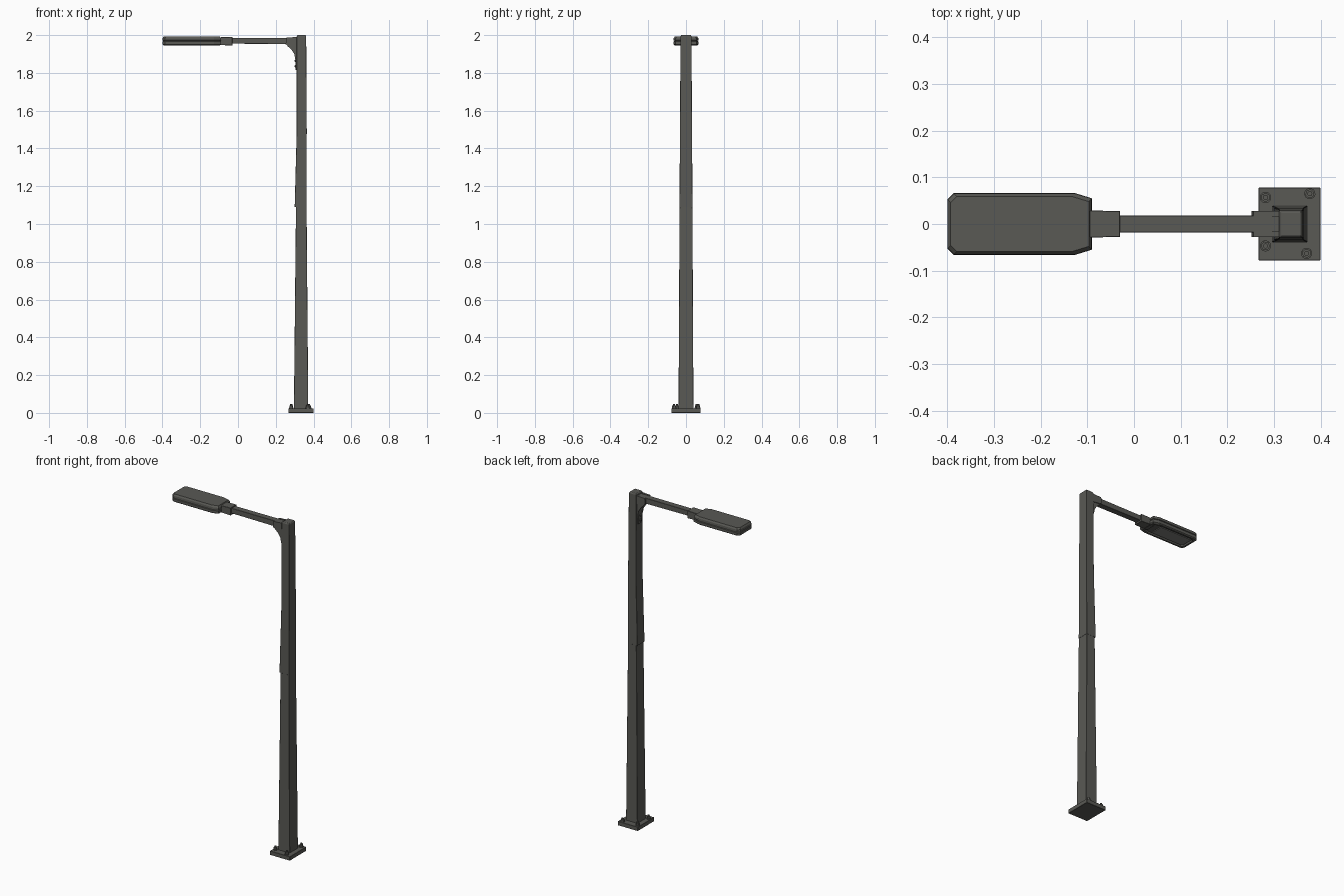
import bpy, bmesh
from math import pi
from mathutils import Matrix

if "Cube" in bpy.data.objects:
    bpy.data.objects.remove(bpy.data.objects["Cube"])


def make_material(name, colour):
    mat = bpy.data.materials.new(name)
    mat.use_nodes = True
    mat.diffuse_color = colour
    mat.node_tree.nodes["Principled BSDF"].inputs["Base Color"].default_value = colour
    return mat


STEEL = make_material("dark grey steel", (0.1, 0.1, 0.09, 1))
GLASS = make_material("grey lens glass", (0.2, 0.2, 0.19, 1))


def finish(name, bm, bevel=0, mat=STEEL):
    bmesh.ops.recalc_face_normals(bm, faces=bm.faces)
    mesh = bpy.data.meshes.new(name)
    bm.to_mesh(mesh)
    bm.free()
    mesh.materials.append(mat)
    obj = bpy.data.objects.new(name, mesh)
    bpy.context.collection.objects.link(obj)
    if bevel:
        mod = obj.modifiers.new("edge_bevel", "BEVEL")
        mod.width = bevel
        mod.segments = 1
    return obj


def loft(name, rings, bevel=0, mat=STEEL):
    """Join matching rings of points and cap both ends."""
    bm = bmesh.new()
    loops = [[bm.verts.new(p) for p in ring] for ring in rings]
    n = len(loops[0])
    for a, b in zip(loops, loops[1:]):
        for i in range(n):
            j = (i + 1) % n
            bm.faces.new((a[i], a[j], b[j], b[i]))
    bm.faces.new(loops[0])
    bm.faces.new(loops[-1])
    return finish(name, bm, bevel, mat)


def rect_z(x0, x1, y, z):
    return [(x0, -y, z), (x1, -y, z), (x1, y, z), (x0, y, z)]


def rect_x(x, y, z0, z1):
    return [(x, -y, z0), (x, y, z0), (x, y, z1), (x, -y, z1)]


def plate_xz(name, points, y0, y1):
    return loft(name, [[(x, y, z) for x, z in points] for y in (y0, y1)])


def bolt(name, place, radius, height, turn=Matrix()):
    """Washer, hexagonal nut and a short stud on a shared axis."""
    bm = bmesh.new()
    parts = [(12, 1.2, 0, 0.2), (6, 1, 0.2, 0.7), (8, 0.55, 0.7, 1)]
    for sides, scale, low, high in parts:
        move = Matrix.Translation((0, 0, (low + high) / 2 * height))
        bmesh.ops.create_cone(bm, cap_ends=True, segments=sides,
                              radius1=radius * scale, radius2=radius * scale,
                              depth=(high - low) * height,
                              matrix=Matrix.Translation(place) @ turn @ move)
    return finish(name, bm)


# Base plate and anchor bolts
loft("base_plate", [rect_z(0.267, 0.4, 0.078, 0), rect_z(0.267, 0.4, 0.078, 0.024)], 0.001)
anchors = [(0.282, 0.057), (0.282, -0.047), (0.377, 0.065), (0.37, -0.063)]
for i, (x, y) in enumerate(anchors):
    bolt(f"anchor_bolt_{i + 1}", (x, y, 0.023), 0.01, 0.023, Matrix.Rotation(0.4 * i, 4, "Z"))

# Tapered pole, the upper section stepping out towards the arm
loft("lower_pole", [rect_z(0.296, 0.372, 0.0395, 0.02),
                    rect_z(0.307, 0.363, 0.034, 1.1)], 0.001)
loft("upper_pole", [rect_z(0.3, 0.3635, 0.0345, 1.09),
                    rect_z(0.311, 0.364, 0.032, 1.5),
                    rect_z(0.311, 0.361, 0.029, 1.994),
                    rect_z(0.316, 0.357, 0.025, 2.0)], 0.001)

# Arm, flanked by clamp cheeks at the pole
loft("arm", [rect_x(-0.06, 0.018, 1.955, 1.985), rect_x(0.32, 0.018, 1.952, 1.986)], 0.001)
cheek = [(0.252, 1.952), (0.256, 1.987), (0.312, 1.99), (0.312, 1.94), (0.262, 1.946)]
gusset = [(0.258, 1.955), (0.315, 1.955), (0.315, 1.86), (0.304, 1.87),
          (0.298, 1.9), (0.282, 1.924), (0.262, 1.942)]
for side, sign in (("left", 1), ("right", -1)):
    plate_xz(f"clamp_cheek_{side}", cheek, 0.016 * sign, 0.028 * sign)
    plate_xz(f"gusset_{side}", gusset, 0.018 * sign, 0.024 * sign)
web = [(0.268, 1.952), (0.315, 1.952), (0.315, 1.87), (0.307, 1.876), (0.301, 1.905), (0.285, 1.93)]
plate_xz("gusset_web", web, -0.019, 0.019)
loft("bracket_strap", [rect_z(0.305, 0.315, 0.018, 1.815),
                       rect_z(0.304, 0.315, 0.022, 1.9)], 0.001)
for i, z in enumerate((1.835, 1.865)):
    bolt(f"bracket_bolt_{i + 1}", (0.307, 0, z), 0.008, 0.009, Matrix.Rotation(-pi / 2, 4, "Y"))

# Lamp neck
loft("lamp_sleeve", [rect_x(-0.12, 0.029, 1.948, 1.988),
                     rect_x(-0.03, 0.028, 1.945, 1.99)], 0.001)


# Lamp head: chamfered shell with a side groove and a recessed underside
def head_ring(inset, z):
    x0, x1, y = -0.4 + inset, -0.09 - inset, 0.066 - inset
    half = [(x1, y - 0.011), (x1 - 0.036, y), (x0 + 0.013, y), (x0, y - 0.013)]
    return [(a, b, z) for a, b in half] + [(a, -b, z) for a, b in reversed(half)]


shell = [(0.02, 1.954), (0.016, 1.946), (0.006, 1.946), (0, 1.951), (0, 1.966),
         (0.004, 1.968), (0.004, 1.971), (0, 1.973), (0.001, 1.984), (0.007, 1.993)]
loft("lamp_housing", [head_ring(inset, z) for inset, z in shell])

# Lens panel in the underside
loft("lamp_lens", [rect_z(-0.372, -0.16, 0.038, 1.95), rect_z(-0.372, -0.16, 0.038, 1.958)],
     0.001, GLASS)
